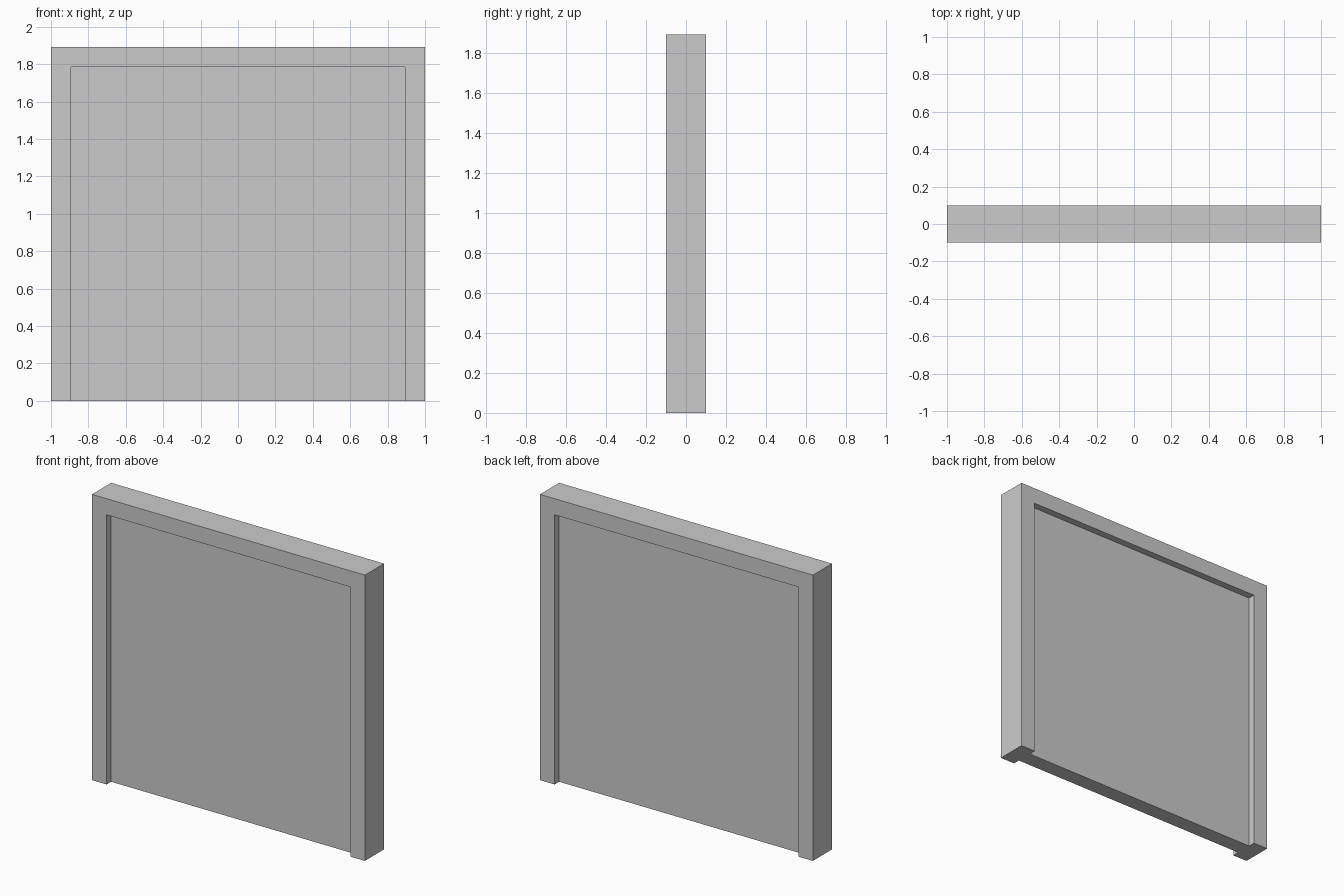
import bpy

if "Cube" in bpy.data.objects:
    bpy.data.objects.remove(bpy.data.objects["Cube"])

WIDTH, HEIGHT, DEPTH = 2.0, 1.893, 0.2
BORDER = 0.107      # width of the posts and lintel
PANEL = 0.106       # thickness of the recessed panel


def box(name, x, y, z):
    """Box from (min, max) pairs on each axis."""
    bpy.ops.mesh.primitive_cube_add(
        size=1, location=[(a + b) / 2 for a, b in (x, y, z)])
    ob = bpy.context.object
    ob.name = name
    ob.scale = [b - a for a, b in (x, y, z)]
    bpy.ops.object.transform_apply(location=True, rotation=False, scale=True)
    return ob


# Solid slab that becomes frame and panel in one piece
wall = box("framed_wall_panel", (-WIDTH / 2, WIDTH / 2),
           (-DEPTH / 2, DEPTH / 2), (0, HEIGHT))

# Recesses on front and back, open at the bottom
half = WIDTH / 2 - BORDER
for side, label in ((-1, "front"), (1, "back")):
    y = sorted((side * PANEL / 2, side * DEPTH))
    cutter = box(label + "_recess_cutter", (-half, half), y,
                 (-0.1, HEIGHT - BORDER))
    mod = wall.modifiers.new(label + "_recess", 'BOOLEAN')
    mod.operation = 'DIFFERENCE'
    mod.solver = 'EXACT'
    mod.object = cutter
    bpy.context.view_layer.objects.active = wall
    bpy.ops.object.modifier_apply(modifier=mod.name)
    bpy.data.objects.remove(cutter)
